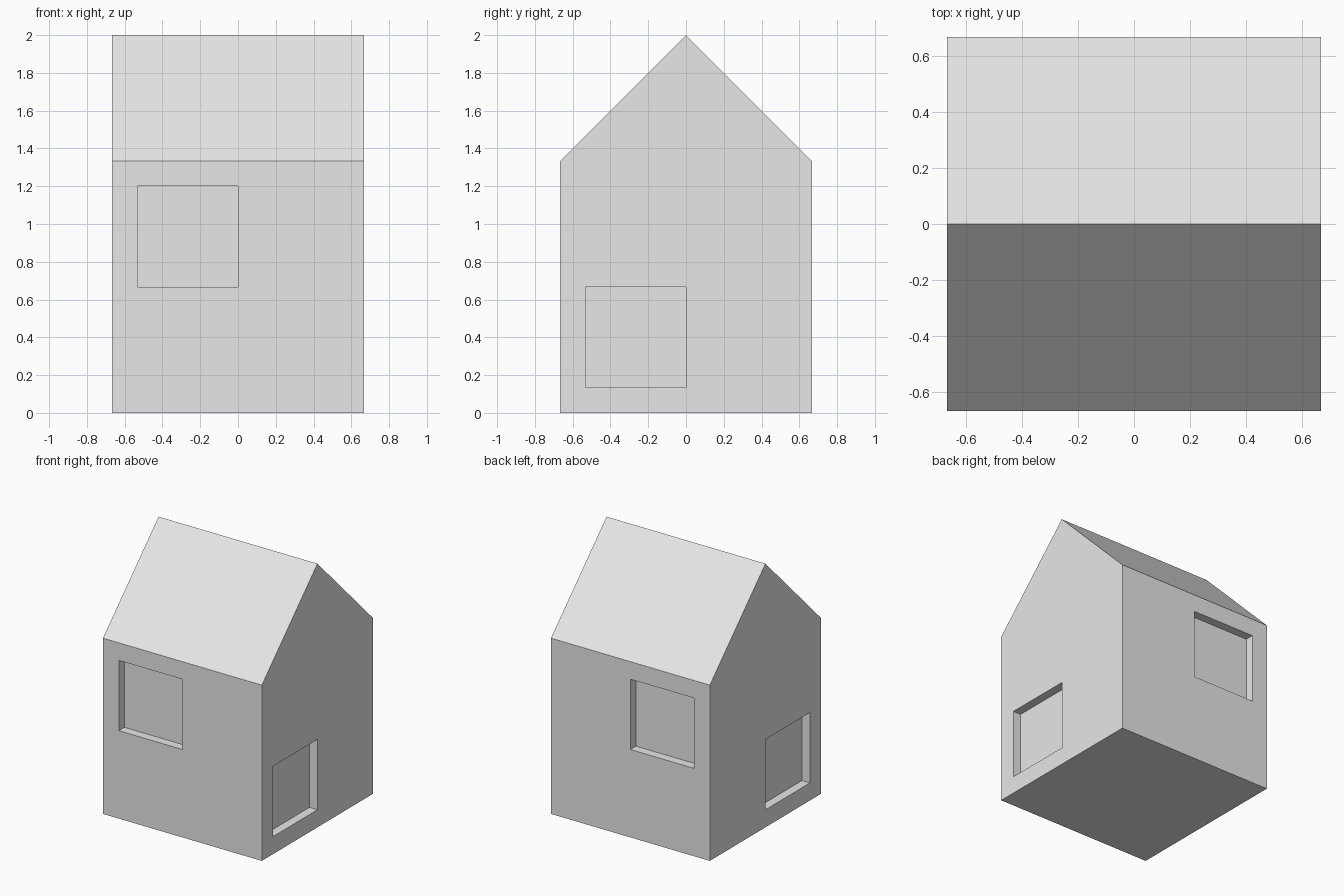
import bpy, bmesh
from mathutils import Vector

if "Cube" in bpy.data.objects:
    bpy.data.objects.remove(bpy.data.objects["Cube"])

W = 2 / 3          # half width and half depth of the house
EAVES, RIDGE = 4 / 3, 2.0
DEPTH = 0.067      # window recess depth

grey = bpy.data.materials.new("light grey")
grey.diffuse_color = (0.8, 0.8, 0.8, 1)
grey.use_nodes = True
grey.node_tree.nodes["Principled BSDF"].inputs["Base Color"].default_value = grey.diffuse_color


def make_object(name, bm):
    bmesh.ops.recalc_face_normals(bm, faces=bm.faces)
    mesh = bpy.data.meshes.new(name)
    bm.to_mesh(mesh)
    bm.free()
    mesh.materials.append(grey)
    obj = bpy.data.objects.new(name, mesh)
    bpy.context.collection.objects.link(obj)
    return obj


def add_box(bm, lo, hi):
    lo, hi = Vector(lo), Vector(hi)
    verts = bmesh.ops.create_cube(bm, size=1)["verts"]
    for v in verts:
        v.co = (lo + hi) / 2 + v.co * (hi - lo)


# House body: gable profile extruded along x
bm = bmesh.new()
profile = [(-W, 0), (W, 0), (W, EAVES), (0, RIDGE), (-W, EAVES)]
gable = bm.faces.new([bm.verts.new((-W, y, z)) for y, z in profile])
ext = bmesh.ops.extrude_face_region(bm, geom=[gable], use_keep_orig=True)
bmesh.ops.translate(bm, vec=(2 * W, 0, 0),
                    verts=[g for g in ext["geom"] if isinstance(g, bmesh.types.BMVert)])
house = make_object("house", bm)

# Window recesses: high on front and back, low on both gable ends
bm = bmesh.new()
inner, outer = W - DEPTH, W + 0.1
for s in (-1, 1):
    near, far = sorted((s * inner, s * outer))
    add_box(bm, (-0.5333, near, 0.6667), (0, far, 1.2))
    add_box(bm, (near, -0.5333, 0.1333), (far, 0, 0.6667))
cutter = make_object("window_cutter", bm)
cutter.hide_render = True

# Cut the recesses, then discard the cutter
mod = house.modifiers.new("windows", 'BOOLEAN')
mod.operation = 'DIFFERENCE'
mod.solver = 'EXACT'
mod.object = cutter
bpy.context.view_layer.update()
cut_mesh = bpy.data.meshes.new_from_object(
    house.evaluated_get(bpy.context.evaluated_depsgraph_get()))
house.modifiers.clear()
house.data = cut_mesh
bpy.data.objects.remove(cutter)
